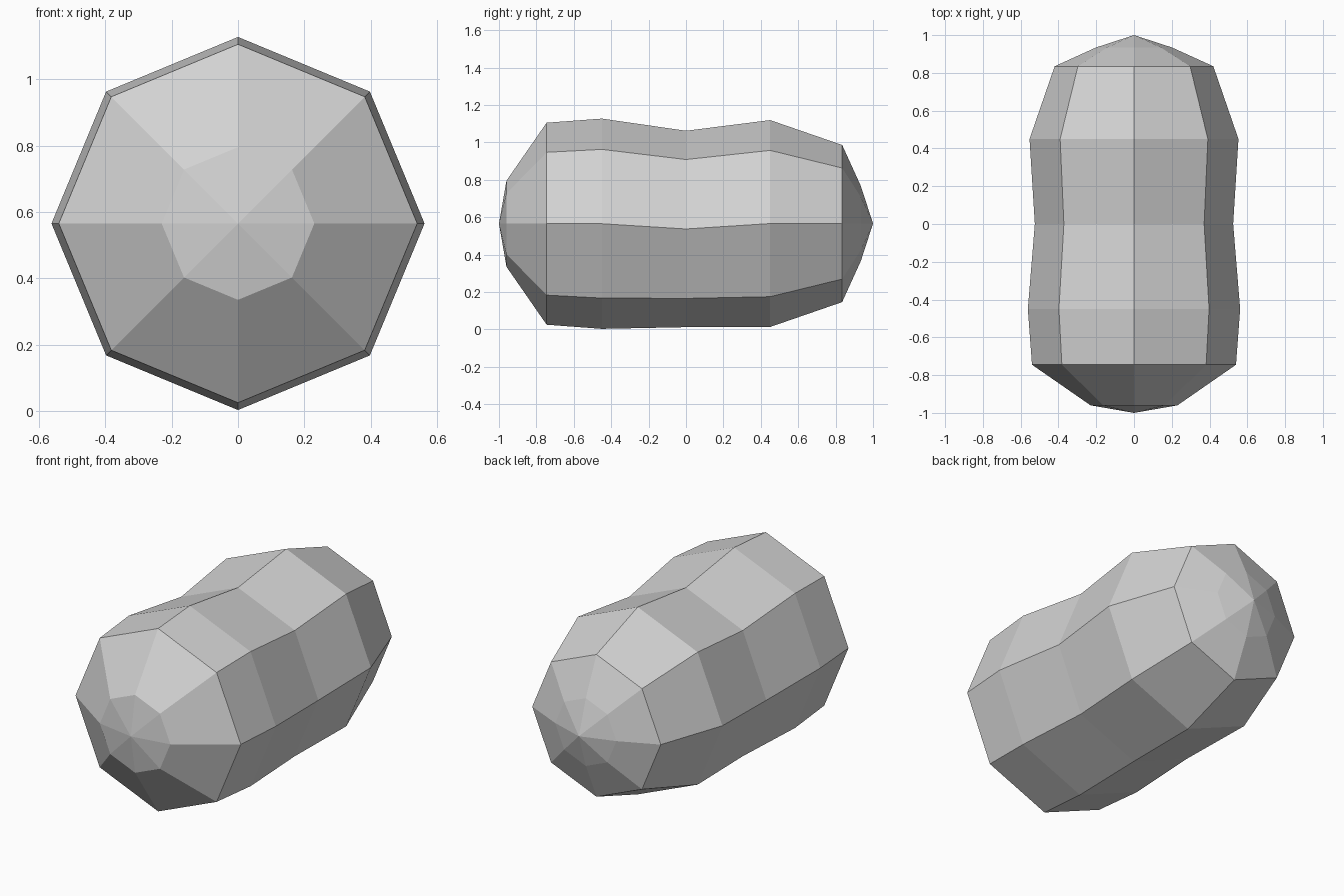
import bpy, bmesh
from math import sin, cos, pi

cube = bpy.data.objects.get("Cube")
if cube:
    bpy.data.objects.remove(cube, do_unlink=True)

SIDES = 8

# Rings along the body: y, radius, centre height
RINGS = [
    (-0.96, 0.23, 0.565),
    (-0.745, 0.54, 0.565),
    (-0.45, 0.562, 0.565),
    (0.0, 0.525, 0.537),
    (0.45, 0.553, 0.566),
    (0.835, 0.42, 0.566),
    (0.935, 0.2, 0.566),
]
FRONT_TIP, BACK_TIP = (0, -1, 0.565), (0, 1, 0.566)

# Plain grey
grey = bpy.data.materials.new("light grey")
grey.use_nodes = True
colour = (0.65, 0.65, 0.65, 1)
grey.diffuse_color = colour
grey.node_tree.nodes["Principled BSDF"].inputs["Base Color"].default_value = colour

# Eight-sided body, waisted in the middle
bm = bmesh.new()
loops = []
for y, r, z in RINGS:
    angles = [2 * pi * i / SIDES for i in range(SIDES)]
    loops.append([bm.verts.new((r * cos(a), y, z + r * sin(a))) for a in angles])

for a, b in zip(loops, loops[1:]):
    for i in range(SIDES):
        j = (i + 1) % SIDES
        bm.faces.new((a[i], a[j], b[j], b[i]))

# Pointed end caps
for loop, tip in ((loops[0], FRONT_TIP), (loops[-1], BACK_TIP)):
    point = bm.verts.new(tip)
    for i in range(SIDES):
        bm.faces.new((loop[i], loop[(i + 1) % SIDES], point))

bmesh.ops.recalc_face_normals(bm, faces=bm.faces)
mesh = bpy.data.meshes.new("body")
bm.to_mesh(mesh)
bm.free()
mesh.materials.append(grey)
body = bpy.data.objects.new("body", mesh)
bpy.context.collection.objects.link(body)
